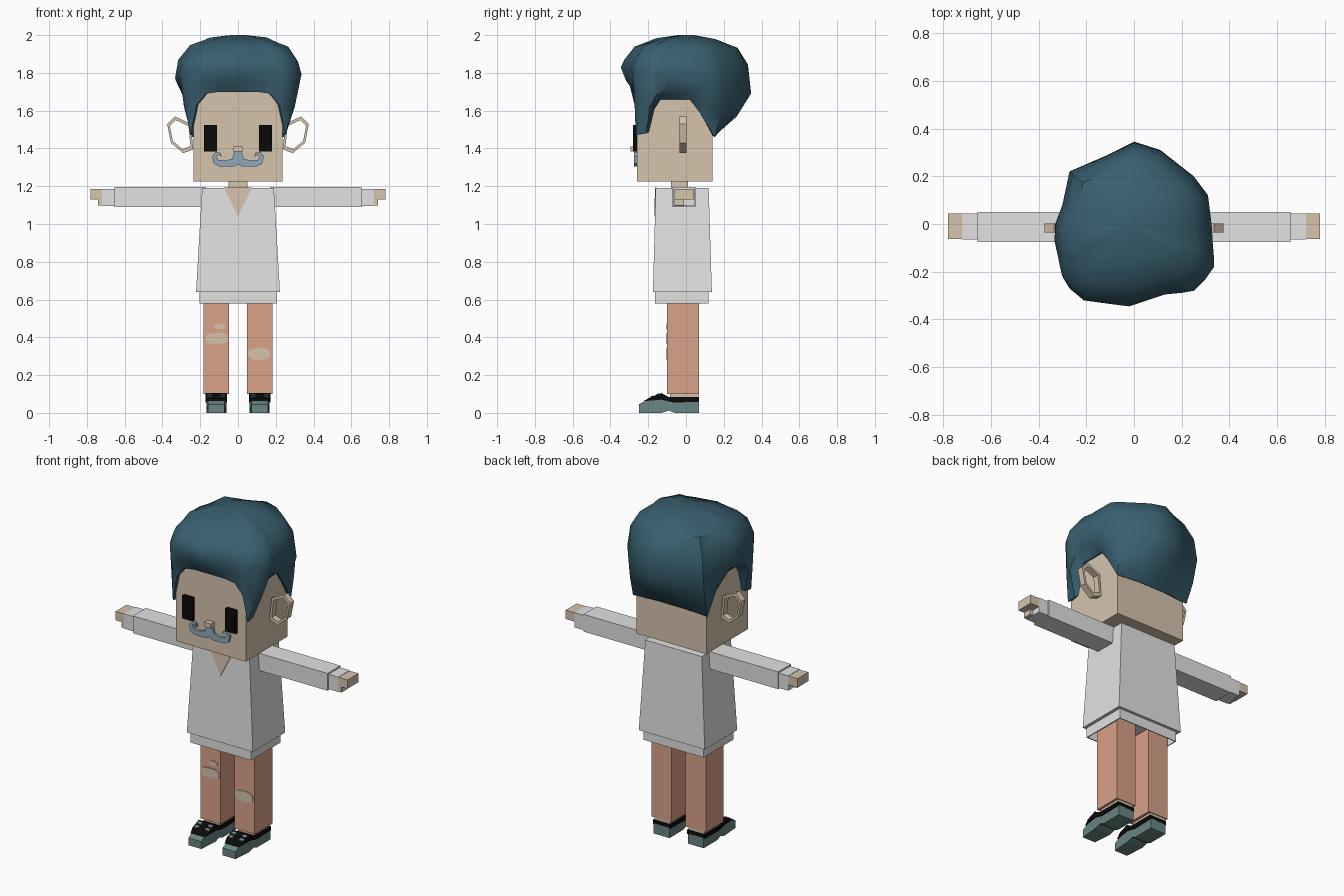
import bpy, bmesh, math, random

random.seed(4)
cube = bpy.data.objects.get("Cube")
if cube:
    bpy.data.objects.remove(cube, do_unlink=True)


def material(name, *rgb):
    m = bpy.data.materials.new(name)
    m.use_nodes = True
    color = (*rgb, 1)
    m.diffuse_color = color
    bsdf = m.node_tree.nodes["Principled BSDF"]
    bsdf.inputs["Base Color"].default_value = color
    bsdf.inputs["Roughness"].default_value = 0.9
    return m


skin = material("skin", .67, .55, .42)
cloth = material("pale_grey_cloth", .76, .76, .76)
salmon = material("salmon_trousers", .70, .36, .25)
hair_blue = material("dark_blue_hair", .04, .115, .16)
black = material("black", .003, .003, .003)
moustache_blue = material("moustache_blue", .28, .40, .50)
teal = material("shoe_teal", .14, .235, .225)


def loft(name, rings, mat, caps=True, wrap=False):
    """Skin a list of equal-length rings of points."""
    bm = bmesh.new()
    loops = [[bm.verts.new(p) for p in ring] for ring in rings]
    pairs = list(zip(loops, loops[1:]))
    if wrap:
        pairs.append((loops[-1], loops[0]))
    for a, b in pairs:
        n = len(a)
        for i in range(n):
            j = (i + 1) % n
            bm.faces.new((a[i], a[j], b[j], b[i]))
    if caps:
        bm.faces.new(loops[0])
        bm.faces.new(loops[-1])
    bmesh.ops.recalc_face_normals(bm, faces=bm.faces)
    mesh = bpy.data.meshes.new(name)
    bm.to_mesh(mesh)
    bm.free()
    mesh.materials.append(mat)
    obj = bpy.data.objects.new(name, mesh)
    bpy.context.collection.objects.link(obj)
    return obj


def rect(x, y, z):
    return [(x[0], y[0], z), (x[1], y[0], z), (x[1], y[1], z), (x[0], y[1], z)]


def box(name, x, y, z, mat, **kw):
    return loft(name, [rect(x, y, z[0]), rect(x, y, z[1])], mat, **kw)


def plate(name, points, y, mat):
    """Extrude an x-z outline along y."""
    return loft(name, [[(px, d, pz) for px, pz in points] for d in y], mat)


def side_profile(name, points, x, mat):
    """Extrude a y-z outline along x."""
    return loft(name, [[(d, py, pz) for py, pz in points] for d in x], mat)


# Head, neck and face
box("head", (-.235, .235), (-.26, .14), (1.225, 1.77), skin)
box("neck", (-.05, .05), (-.08, .01), (1.17, 1.24), skin)
box("nose", (-.023, .023), (-.295, -.25), (1.383, 1.41), skin)

# Shirt with an open hem and a V neckline
loft("shirt", [rect((-.222, .222), (-.175, .137), .64),
               rect((-.19, .19), (-.16, .12), 1.19)], cloth)
hem = box("shirt_hem", (-.203, .203), (-.165, .12), (.58, .66), cloth, caps=False)
hem.modifiers.new("thickness", "SOLIDIFY").thickness = .008
neckline = loft("neckline", [[(-.075, y, 1.192), (.075, y, 1.192), (0, y - .004, 1.04)]
                             for y in (-.164, -.156)], skin)

# Half outlines used on both sides
moustache = [(0, 1.39), (.02, 1.385), (.03, 1.345), (.07, 1.335), (.105, 1.34),
             (.117, 1.36), (.1, 1.365), (.087, 1.355), (.09, 1.375), (.117, 1.382),
             (.137, 1.36), (.128, 1.32), (.1, 1.305), (.02, 1.305), (0, 1.315)]
ear = [(.335, 1.57), (.25, 1.53), (.237, 1.395), (.29, 1.375), (.355, 1.43), (.375, 1.53)]
ear_mid = (.307, 1.475)
shoe = [(-.25, 0), (-.25, .045), (-.2, .072), (-.13, .09), (-.08, .062),
        (.07, .062), (.07, 0), (-.06, 0), (-.09, .012), (-.13, 0)]
upper = [(-.225, .062), (-.19, .082), (-.13, .105), (-.09, .083), (.07, .083),
         (.07, .058), (-.07, .055), (-.13, .07)]

for s, side in ((1, "left"), (-1, "right")):
    def span(a, b):
        return (s * a, s * b)

    box(side + "_eye", span(.11, .18), (-.28, -.25), (1.385, 1.525), black)
    plate(side + "_moustache", [(s * x, z) for x, z in moustache], (-.275, -.255),
          moustache_blue)

    # Ear: a hollow six-sided rim
    def rim(k, y):
        cx, cz = ear_mid
        return [(s * (cx + (x - cx) * k), y, cz + (z - cz) * k) for x, z in ear]
    loft(side + "_ear", [rim(1, -.035), rim(1, .003), rim(.79, .003), rim(.79, -.035)],
         skin, caps=False, wrap=True)

    # Arm
    box(side + "_sleeve", span(.17, .655), (-.075, .05), (1.09, 1.195), cloth)
    box(side + "_cuff", span(.64, .72), (-.065, .045), (1.096, 1.186), cloth)
    box(side + "_fingers", span(.71, .78), (-.062, .043), (1.13, 1.184), skin)
    box(side + "_thumb", span(.71, .74), (-.062, -.01), (1.097, 1.135), skin)

    # Leg and shoe
    box(side + "_leg", span(.047, .182), (-.1, .07), (.1, .63), salmon)
    box(side + "_ankle", span(.063, .167), (-.085, .065), (.05, .105), skin)
    body = side_profile(side + "_shoe", shoe, span(.062, .168), teal)
    top = side_profile(side + "_shoe_upper", upper, span(.057, .173), black)
    for obj in (body, top):
        for v in obj.data.vertices:
            if v.co.y < -.2:
                v.co.x = s * .115 + (v.co.x - s * .115) * .82
    for i in range(2):
        y = -.187 + i * .028
        z = .082 + (y + .19) * .38
        for a, b in ((.066, .092), (.138, .164)):
            side_profile(side + "_lace_patch",
                         [(y, z), (y, z + .004), (y + .015, z + .01), (y + .015, z + .004)],
                         span(a, b), teal)


# Ragged knee holes
def tear(name, cx, cz, w, h):
    pts = []
    for i in range(12):
        a = i * math.tau / 12
        r = random.uniform(.85, 1.1)
        c, d = math.cos(a), math.sin(a)
        pts.append((cx + w * math.copysign(abs(c) ** .7, c),
                    cz + h * r * math.copysign(abs(d) ** .7, d)))
    plate(name, pts, (-.104, -.098), skin)


tear("right_knee_hole", -.113, .395, .06, .032)
tear("right_small_hole", -.097, .458, .03, .014)
tear("left_knee_hole", .113, .313, .06, .032)

# Hair: hairline on the head, bulging out to a wide, uneven crown
hairline = [(0, -.275, 1.7), (.1, -.275, 1.7), (.17, -.275, 1.69), (.22, -.272, 1.63),
            (.252, -.266, 1.47), (.25, -.21, 1.48), (.25, -.18, 1.6), (.25, -.14, 1.66),
            (.25, .02, 1.66), (.25, .08, 1.58), (.25, .152, 1.46), (.1, .155, 1.47),
            (0, .155, 1.47)]
hairline += [(-x, y, z) for x, y, z in hairline[-2:0:-1]]
outline = [(-.02, -.345), (.13, -.295), (.2, -.288), (.25, -.28), (.3, -.23), (.335, -.18),
           (.335, -.14), (.33, -.08), (.325, 0), (.31, .12), (.25, .2), (.11, .31),
           (0, .345), (-.12, .285), (-.27, .22), (-.3, .08), (-.33, 0), (-.333, -.07),
           (-.32, -.13), (-.31, -.18), (-.3, -.22), (-.27, -.27), (-.21, -.32), (-.1, -.335)]


def crown(k, z, tilt, rough=0):
    return [(x * k, y * k, z - tilt * y + random.uniform(-rough, rough)) for x, y in outline]


widest = crown(1, 1.76, .2)
lower = [tuple(p + (q - p) * t for p, q, t in zip(a, b, (.6, .6, .45)))
         for a, b in zip(hairline, widest)]
inner = [(x * .9, y * .9, z + .01) for x, y, z in hairline]
hair = loft("hair", [inner, hairline, lower, widest, crown(.95, 1.86, .03, .008),
                     crown(.79, 1.94, 0, .008), crown(.45, 1.982, 0, .006),
                     crown(.12, 2, 0)], hair_blue)
bm = bmesh.new()
bm.from_mesh(hair.data)
# Remove the inside cap, which is hidden within the head
bm.faces.ensure_lookup_table()
caps = [f for f in bm.faces if len(f.verts) > 4 and f.calc_center_median().z < 1.8]
bmesh.ops.delete(bm, geom=caps, context="FACES_ONLY")
bm.to_mesh(hair.data)
bm.free()
bpy.ops.object.select_all(action="DESELECT")
hair.select_set(True)
bpy.context.view_layer.objects.active = hair
bpy.ops.object.shade_smooth_by_angle(angle=math.radians(40))
